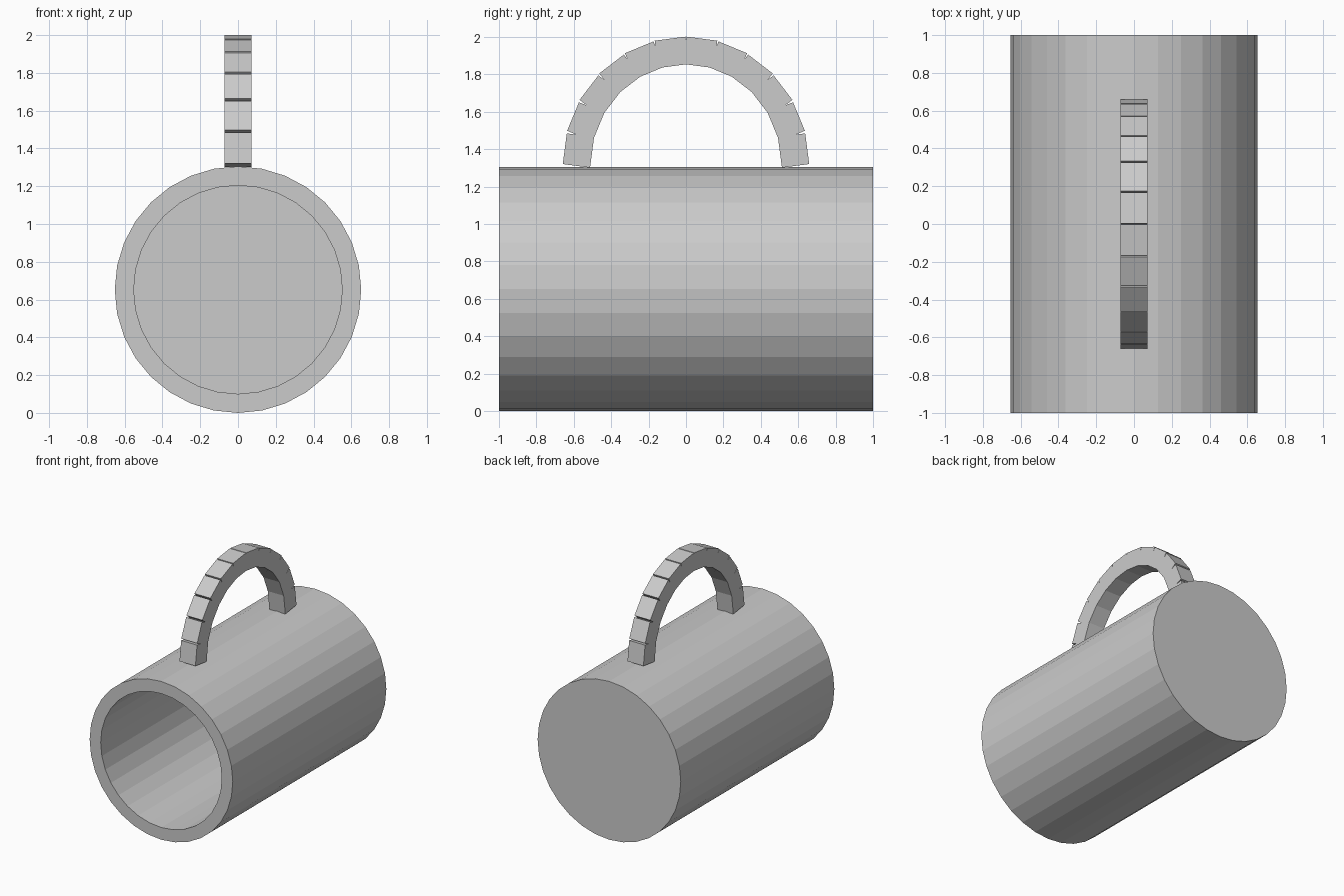
import bpy, bmesh, math
from mathutils import Matrix, Vector

if "Cube" in bpy.data.objects:
    bpy.data.objects.remove(bpy.data.objects["Cube"])

SIDES = 32
R_OUT, R_IN = 0.6525, 0.552
AXIS_Z = R_OUT


def finish(bm, name):
    bmesh.ops.recalc_face_normals(bm, faces=bm.faces)
    mesh = bpy.data.meshes.new(name)
    bm.to_mesh(mesh)
    bm.free()
    obj = bpy.data.objects.new(name, mesh)
    bpy.context.collection.objects.link(obj)
    return obj


# Mug body: rings along y, from closed base round the rim to the inner floor
bm = bmesh.new()
rings = []
for r, y in [(R_OUT, 1.0), (R_OUT, -1.0), (R_IN, -1.0), (R_IN, 0.9)]:
    ring = []
    for i in range(SIDES):
        a = 2 * math.pi * i / SIDES
        ring.append(bm.verts.new((r * math.cos(a), y, AXIS_Z + r * math.sin(a))))
    rings.append(ring)
for a, b in zip(rings, rings[1:]):
    for i in range(SIDES):
        j = (i + 1) % SIDES
        bm.faces.new((a[i], a[j], b[j], b[i]))
bm.faces.new(rings[0])
bm.faces.new(rings[-1])
finish(bm, "mug_body")

# Handle: twelve overlapping blocks fanned over a slightly tall half arch
BLOCKS, LENGTH, THICK, WIDTH = 12, 0.165, 0.147, 0.145
ARCH_Y, ARCH_Z, ARCH_BASE = 0.653, 0.6826, 1.313
bm = bmesh.new()
for i in range(BLOCKS):
    t = math.radians(-82.5 + 15 * i)
    out = Vector((0, math.sin(t), math.cos(t)))
    outer = Vector((0, ARCH_Y * out.y, ARCH_BASE + ARCH_Z * out.z))
    place = (Matrix.Translation(outer - out * THICK / 2)
             @ Matrix.Rotation(-t, 4, 'X')
             @ Matrix.Diagonal((WIDTH, LENGTH, THICK, 1)))
    bmesh.ops.create_cube(bm, size=1, matrix=place)
finish(bm, "handle")
